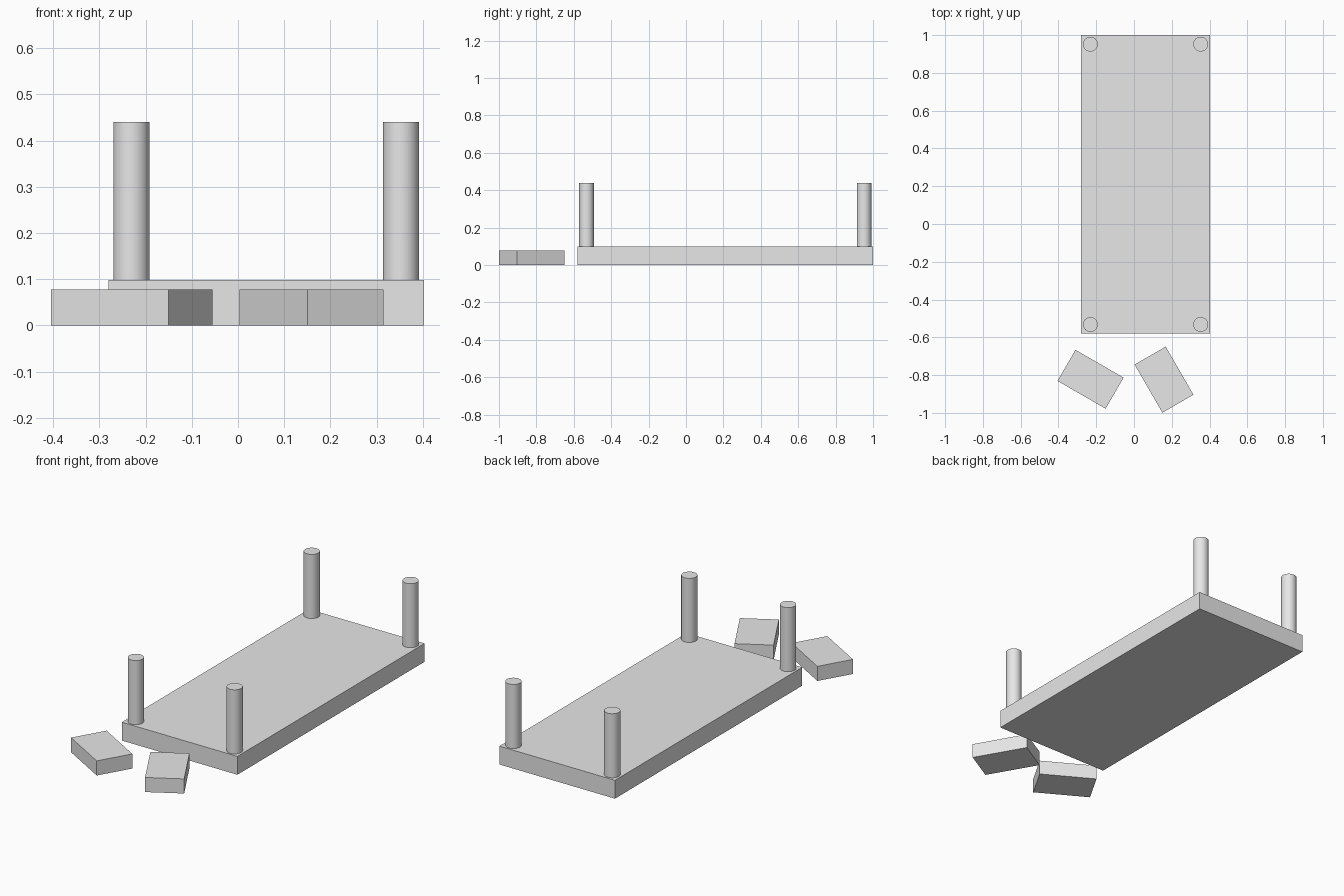
import bpy
from math import radians

cube = bpy.data.objects.get("Cube")
if cube:
    bpy.data.objects.remove(cube, do_unlink=True)

grey = bpy.data.materials.new("light_grey")
grey.use_nodes = True
colour = (0.8, 0.8, 0.8, 1)
grey.diffuse_color = colour
grey.node_tree.nodes["Principled BSDF"].inputs["Base Color"].default_value = colour


def box(name, size, x, y, turn=0):
    """Box standing on the ground, turned about z."""
    bpy.ops.mesh.primitive_cube_add(size=1, location=(x, y, size[2] / 2),
                                    rotation=(0, 0, radians(turn)))
    ob = bpy.context.object
    ob.name = name
    ob.scale = size
    bpy.ops.object.transform_apply(location=False, rotation=False, scale=True)
    ob.data.materials.append(grey)


def post(name, x, y, bottom, top, radius=0.039):
    bpy.ops.mesh.primitive_cylinder_add(vertices=64, radius=radius, depth=top - bottom,
                                        location=(x, y, (bottom + top) / 2))
    ob = bpy.context.object
    ob.name = name
    ob.data.materials.append(grey)
    bpy.ops.object.shade_smooth_by_angle(angle=radians(30))


# Upturned table: the top lies flat, legs point up
SLAB_X, SLAB_Y, THICK = 0.061, 0.21, 0.098
box("table_top", (0.683, 1.58, THICK), SLAB_X, SLAB_Y)
for side, sx in (("left", 1), ("right", -1)):
    for end, sy in (("front", -1), ("back", 1)):
        post(f"{end}_{side}_leg", SLAB_X + sx * 0.292, SLAB_Y + sy * 0.742, THICK, 0.44)

# Two loose blocks in front
BLOCK = (0.294, 0.19, 0.078)
box("right_block", BLOCK, -0.23, -0.822, -30)
box("left_block", BLOCK, 0.159, -0.824, -60)
